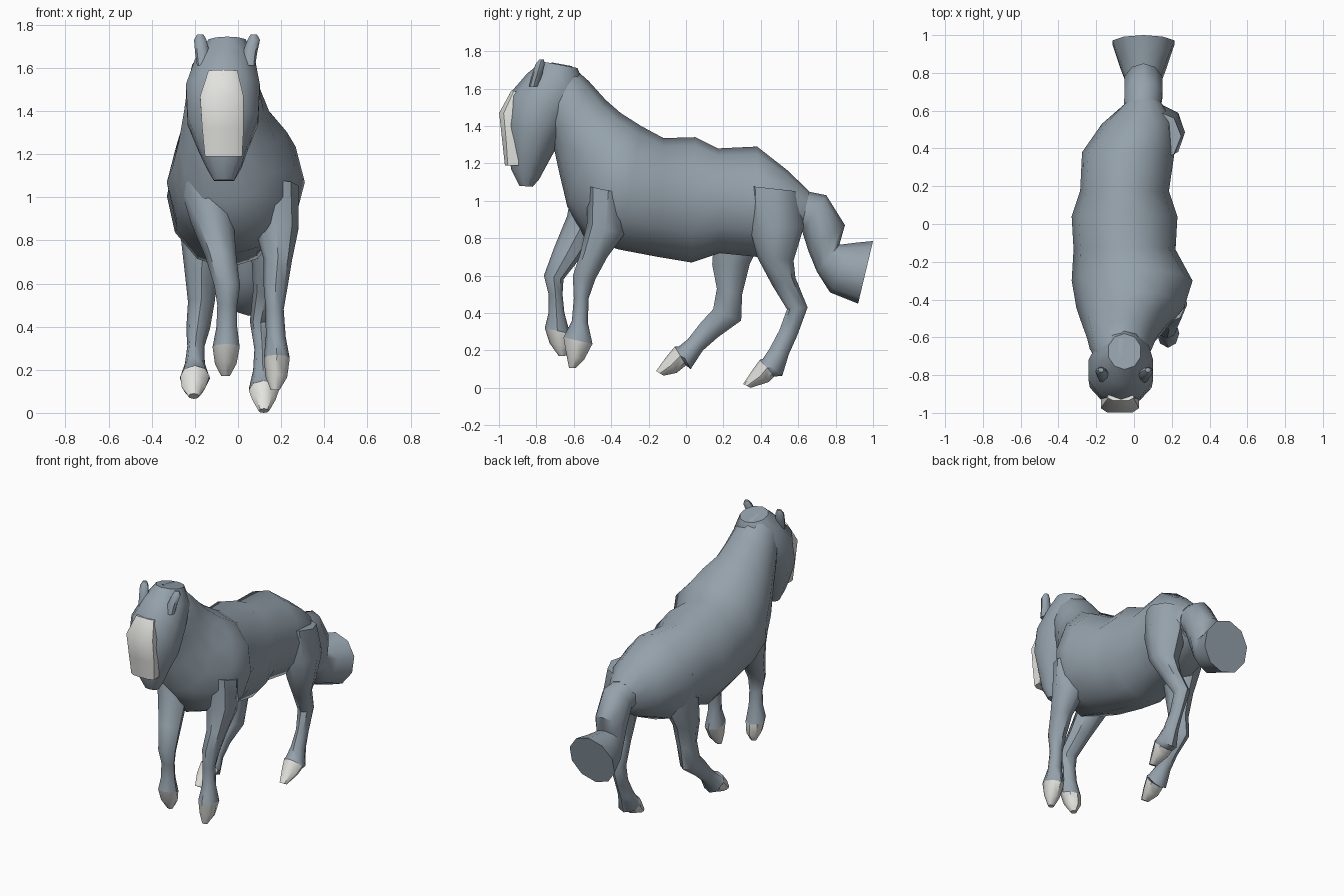
import bpy, bmesh, math
from mathutils import Vector


def material(name, rgb):
    m = bpy.data.materials.new(name)
    m.diffuse_color = (*rgb, 1)
    return m


GREY = material("blue grey coat", (0.30, 0.36, 0.41))
WHITE = material("white markings", (0.76, 0.76, 0.73))


def loft(name, sections, mat, n=10, power=1.0, shift=0.0):
    """Skin rings; each section = y,z of one edge, y,z of opposite edge, x centre, half width."""
    bm = bmesh.new()
    rings = []
    for y1, z1, y2, z2, x, w in sections:
        mid = Vector((x, (y1 + y2) / 2, (z1 + z2) / 2))
        half = Vector((0, (y1 - y2) / 2, (z1 - z2) / 2))
        ring = []
        for i in range(n):
            a = 2 * math.pi * (i + shift) / n
            c, s = math.cos(a), math.sin(a)
            c = math.copysign(abs(c) ** power, c)
            s = math.copysign(abs(s) ** power, s)
            ring.append(bm.verts.new(mid + half * c + Vector((w * s, 0, 0))))
        rings.append(ring)
    for a, b in zip(rings, rings[1:]):
        for i in range(n):
            j = (i + 1) % n
            bm.faces.new((a[i], a[j], b[j], b[i]))
    bm.faces.new(rings[0])
    bm.faces.new(rings[-1])
    bmesh.ops.recalc_face_normals(bm, faces=bm.faces)
    me = bpy.data.meshes.new(name)
    bm.to_mesh(me)
    bm.free()
    me.materials.append(mat)
    ob = bpy.data.objects.new(name, me)
    bpy.context.collection.objects.link(ob)
    return ob


def leg(name, sections, hoof):
    loft(name, sections, GREY, 8)
    loft(name + "_hoof", [sections[-1]] + hoof, WHITE, 8)


# Trunk and neck, rump to poll
loft("body", [
    (0.66, 1.05, 0.61, 0.82, 0.05, 0.10),
    (0.54, 1.165, 0.52, 0.76, 0.02, 0.19),
    (0.38, 1.29, 0.38, 0.70, -0.03, 0.245),
    (0.17, 1.28, 0.18, 0.72, -0.05, 0.235),
    (0.05, 1.34, 0.03, 0.67, -0.05, 0.28),
    (-0.12, 1.335, -0.15, 0.70, -0.05, 0.27),
    (-0.24, 1.40, -0.36, 0.74, -0.01, 0.32),
    (-0.35, 1.47, -0.54, 0.80, -0.02, 0.285),
    (-0.43, 1.54, -0.635, 0.97, -0.05, 0.225),
    (-0.52, 1.64, -0.68, 1.16, -0.065, 0.185),
    (-0.61, 1.72, -0.71, 1.30, -0.07, 0.165),
    (-0.72, 1.74, -0.76, 1.40, -0.07, 0.12)], GREY, 12)

# Head, poll to muzzle
loft("head", [
    (-0.77, 1.745, -0.58, 1.71, -0.05, 0.09),
    (-0.85, 1.68, -0.53, 1.58, -0.06, 0.145),
    (-0.945, 1.57, -0.60, 1.44, -0.07, 0.18),
    (-0.96, 1.42, -0.69, 1.29, -0.07, 0.172),
    (-0.95, 1.28, -0.75, 1.18, -0.07, 0.12),
    (-0.935, 1.17, -0.785, 1.115, -0.065, 0.085),
    (-0.89, 1.08, -0.82, 1.075, -0.065, 0.05)], GREY, 10)

# Raised white blaze on the face
loft("blaze", [
    (-0.935, 1.59, -0.86, 1.575, -0.07, 0.07),
    (-1.002, 1.47, -0.86, 1.46, -0.075, 0.105),
    (-0.985, 1.32, -0.86, 1.32, -0.07, 0.10),
    (-0.97, 1.19, -0.88, 1.19, -0.067, 0.09)], WHITE, 8, 0.5, 0.5)

# Ears
for side, x, lean in (("left", -0.165, -0.01), ("right", 0.055, 0.018)):
    loft("ear_" + side, [
        (-0.84, 1.61, -0.79, 1.61, x, 0.025),
        (-0.825, 1.67, -0.77, 1.67, x, 0.034),
        (-0.805, 1.73, -0.755, 1.73, x + lean, 0.029),
        (-0.785, 1.755, -0.76, 1.755, x + lean, 0.015)], GREY, 8)

# Tail, flaring to a flat cut end
loft("tail", [
    (0.60, 1.06, 0.56, 0.84, 0.04, 0.10),
    (0.75, 1.03, 0.62, 0.84, 0.05, 0.105),
    (0.85, 0.87, 0.655, 0.73, 0.05, 0.105),
    (0.82, 0.765, 0.70, 0.62, 0.05, 0.095),
    (0.90, 0.775, 0.77, 0.51, 0.05, 0.125),
    (1.00, 0.785, 0.92, 0.45, 0.05, 0.172)], GREY, 10)

# Front legs
leg("front_leg_right", [
    (-0.53, 1.08, -0.30, 1.03, 0.16, 0.12),
    (-0.53, 0.88, -0.33, 0.82, 0.18, 0.10),
    (-0.565, 0.72, -0.42, 0.70, 0.185, 0.066),
    (-0.605, 0.60, -0.485, 0.58, 0.175, 0.056),
    (-0.60, 0.48, -0.52, 0.48, 0.17, 0.042),
    (-0.61, 0.36, -0.525, 0.35, 0.175, 0.046),
    (-0.655, 0.27, -0.50, 0.235, 0.18, 0.06)],
    [(-0.64, 0.18, -0.545, 0.15, 0.178, 0.05),
     (-0.625, 0.105, -0.59, 0.105, 0.172, 0.02)])
leg("front_leg_left", [
    (-0.61, 1.08, -0.40, 1.03, -0.15, 0.12),
    (-0.635, 0.92, -0.46, 0.85, -0.12, 0.10),
    (-0.705, 0.75, -0.56, 0.70, -0.08, 0.072),
    (-0.76, 0.60, -0.655, 0.58, -0.05, 0.06),
    (-0.735, 0.50, -0.66, 0.50, -0.05, 0.046),
    (-0.735, 0.40, -0.65, 0.40, -0.052, 0.048),
    (-0.755, 0.32, -0.62, 0.29, -0.055, 0.063)],
    [(-0.73, 0.24, -0.615, 0.215, -0.057, 0.05),
     (-0.68, 0.17, -0.64, 0.172, -0.058, 0.02)])

# Hind legs
leg("hind_leg_right", [
    (0.33, 1.08, 0.60, 1.05, 0.12, 0.13),
    (0.34, 0.86, 0.63, 0.86, 0.15, 0.12),
    (0.38, 0.70, 0.575, 0.68, 0.155, 0.09),
    (0.46, 0.55, 0.585, 0.59, 0.13, 0.06),
    (0.54, 0.42, 0.65, 0.43, 0.105, 0.05),
    (0.50, 0.31, 0.595, 0.28, 0.112, 0.036),
    (0.45, 0.215, 0.55, 0.18, 0.115, 0.045),
    (0.41, 0.155, 0.515, 0.065, 0.12, 0.07),
    (0.395, 0.15, 0.47, 0.06, 0.12, 0.07)],
    [(0.355, 0.095, 0.44, 0.03, 0.12, 0.055),
     (0.305, 0.02, 0.345, 0.0, 0.12, 0.025)])
leg("hind_leg_left", [
    (0.18, 1.05, 0.44, 1.05, -0.14, 0.13),
    (0.15, 0.80, 0.42, 0.82, -0.155, 0.11),
    (0.14, 0.66, 0.34, 0.66, -0.17, 0.078),
    (0.165, 0.53, 0.30, 0.50, -0.17, 0.062),
    (0.145, 0.42, 0.295, 0.36, -0.185, 0.055),
    (0.08, 0.35, 0.17, 0.27, -0.195, 0.04),
    (0.01, 0.26, 0.09, 0.20, -0.20, 0.046),
    (-0.04, 0.22, 0.025, 0.10, -0.20, 0.07),
    (-0.06, 0.22, 0.0, 0.12, -0.20, 0.068)],
    [(-0.11, 0.16, -0.05, 0.08, -0.205, 0.056),
     (-0.16, 0.09, -0.12, 0.065, -0.205, 0.025)])

# Smooth shading with hard edges kept
for ob in bpy.context.collection.objects:
    ob.select_set(True)
    bpy.context.view_layer.objects.active = ob
bpy.ops.object.shade_smooth_by_angle(angle=math.radians(45))
